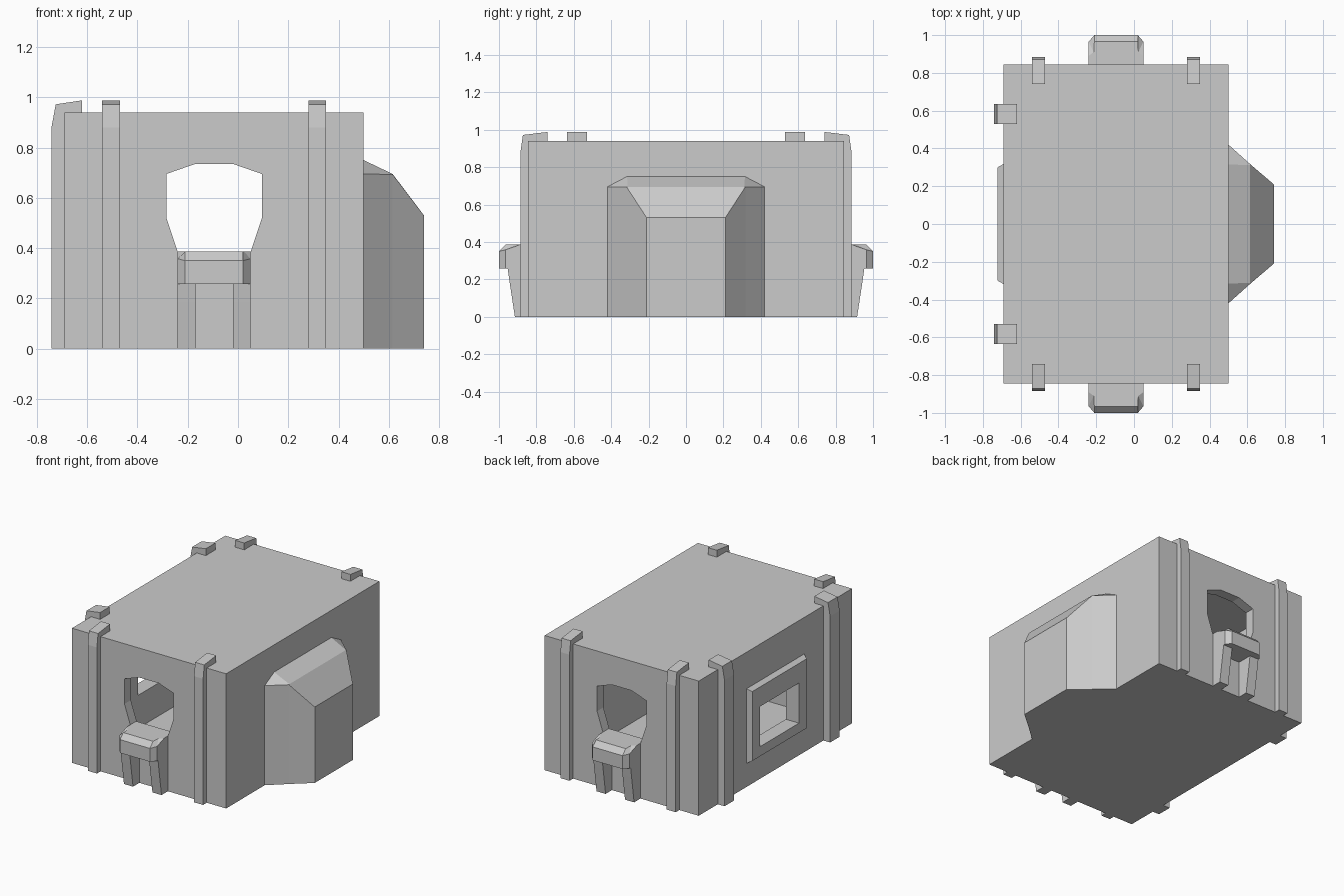
import bpy
import bmesh

cube = bpy.data.objects.get("Cube")
if cube:
    bpy.data.objects.remove(cube, do_unlink=True)

grey = bpy.data.materials.new("plain_grey")
grey.use_nodes = True
grey.diffuse_color = (0.6, 0.6, 0.6, 1)
grey.node_tree.nodes["Principled BSDF"].inputs["Base Color"].default_value = (0.6, 0.6, 0.6, 1)


def loft(name, *rings):
    """Closed solid through rings that share a vertex count."""
    bm = bmesh.new()
    loops = [[bm.verts.new(p) for p in ring] for ring in rings]
    bm.faces.new(loops[0])
    bm.faces.new(loops[-1])
    count = len(loops[0])
    for a, b in zip(loops, loops[1:]):
        for i in range(count):
            j = (i + 1) % count
            bm.faces.new((a[i], a[j], b[j], b[i]))
    bmesh.ops.recalc_face_normals(bm, faces=bm.faces)
    mesh = bpy.data.meshes.new(name)
    bm.to_mesh(mesh)
    bm.free()
    mesh.materials.append(grey)
    obj = bpy.data.objects.new(name, mesh)
    bpy.context.collection.objects.link(obj)
    return obj


def box(name, x, y, z):
    def ring(h):
        return [(x[0], y[0], h), (x[1], y[0], h), (x[1], y[1], h), (x[0], y[1], h)]
    return loft(name, ring(z[0]), ring(z[1]))


def cut(obj, cutters):
    """Subtract the cutters for good and discard them."""
    for c in cutters:
        c.hide_render = True
        mod = obj.modifiers.new("cut", 'BOOLEAN')
        mod.object = c
        mod.operation = 'DIFFERENCE'
        mod.solver = 'EXACT'
    graph = bpy.context.evaluated_depsgraph_get()
    mesh = bpy.data.meshes.new_from_object(obj.evaluated_get(graph))
    obj.modifiers.clear()
    obj.data = mesh
    for c in cutters:
        bpy.data.objects.remove(c, do_unlink=True)


# Hollow building with an arched opening at each end and a side window
shell = box("building_shell", (-0.69, 0.50), (-0.845, 0.845), (0, 0.94))
room = box("room_cutter", (-0.62, 0.43), (-0.775, 0.775), (0.02, 0.88))
arch = [(-0.24, 0.36), (0.05, 0.36), (0.05, 0.385), (0.095, 0.52), (0.095, 0.695),
        (-0.02, 0.735), (-0.17, 0.735), (-0.285, 0.695), (-0.285, 0.52), (-0.24, 0.385)]
opening = loft("opening_cutter", *[[(x, y, z) for x, z in arch] for y in (-1.2, 1.2)])
window = box("window_cutter", (-0.9, -0.5), (-0.215, 0.215), (0.25, 0.53))
cut(shell, [room, opening, window])


# Raised window surround with bevelled rim
def rim(x, inset):
    y, low, high = 0.318 - inset, 0.165 + inset, 0.685 - inset
    return [(x, -y, low), (x, y, low), (x, y, high), (x, -y, high)]


frame = loft("window_frame", rim(-0.69, 0), rim(-0.722, 0.018))
cut(frame, [box("frame_cutter", (-0.9, -0.5), (-0.215, 0.215), (0.25, 0.53))])

# Straps: distance outward from the wall against height
strap = [(-0.105, 0.93), (-0.02, 0.93), (-0.02, 0), (0.04, 0), (0.04, 0.88),
         (0.027, 0.972), (-0.105, 0.988)]
for end, side in (("front", -1), ("back", 1)):
    for label, x0 in (("right", -0.54), ("left", 0.28)):
        loft(f"{end}_{label}_strap",
             *[[(x, side * (0.845 + d), z) for d, z in strap] for x in (x0, x0 + 0.07)])
    loft(f"side_{end}_strap",
         *[[(-0.69 - d * 1.3 if d > 0 else -0.69 - d * 0.67, side * y, z)
            for d, z in strap] for y in (0.53, 0.635)])


# Service counters with chamfered outer corners, and their legs
middle = -0.095
leg = [(0.83, 0), (0.915, 0), (0.943, 0.185), (0.955, 0.27), (0.83, 0.27)]
base = [(0.145, 0.78), (0.145, 0.89), (0.145, 0.965), (0.115, 1.0)]
top = [(0.145, 0.78), (0.145, 0.89), (0.118, 0.91), (0.115, 0.965)]
rim_heights = (0.385, 0.384, 0.358, 0.35)


def counter_ring(half, heights, side):
    points = list(zip(half, heights))
    return ([(middle - w, side * y, h) for (w, y), h in points]
            + [(middle + w, side * y, h) for (w, y), h in reversed(points)])


for end, side in (("front", -1), ("back", 1)):
    loft(f"{end}_counter",
         counter_ring(base, [0.257] * 4, side),
         counter_ring(base, rim_heights, side),
         counter_ring(top, [0.386] * 4, side))
    for label, x0 in (("right", -0.24), ("left", -0.02)):
        loft(f"{end}_counter_{label}_leg",
             *[[(x, side * y, z) for y, z in leg] for x in (x0, x0 + 0.07)])


# Faceted bay on the side: each ring is one vertical slice across the depth
def bay_ring(x, half, ridge, eave, peak):
    return [(x, -half, 0), (x, half, 0), (x, half, eave),
            (x, ridge, peak), (x, -ridge, peak), (x, -half, eave)]


loft("side_bay",
     bay_ring(0.49, 0.42, 0.315, 0.695, 0.752),
     bay_ring(0.50, 0.42, 0.315, 0.695, 0.75),
     bay_ring(0.615, 0.317, 0.312, 0.693, 0.695),
     bay_ring(0.74, 0.21, 0.208, 0.529, 0.53))
